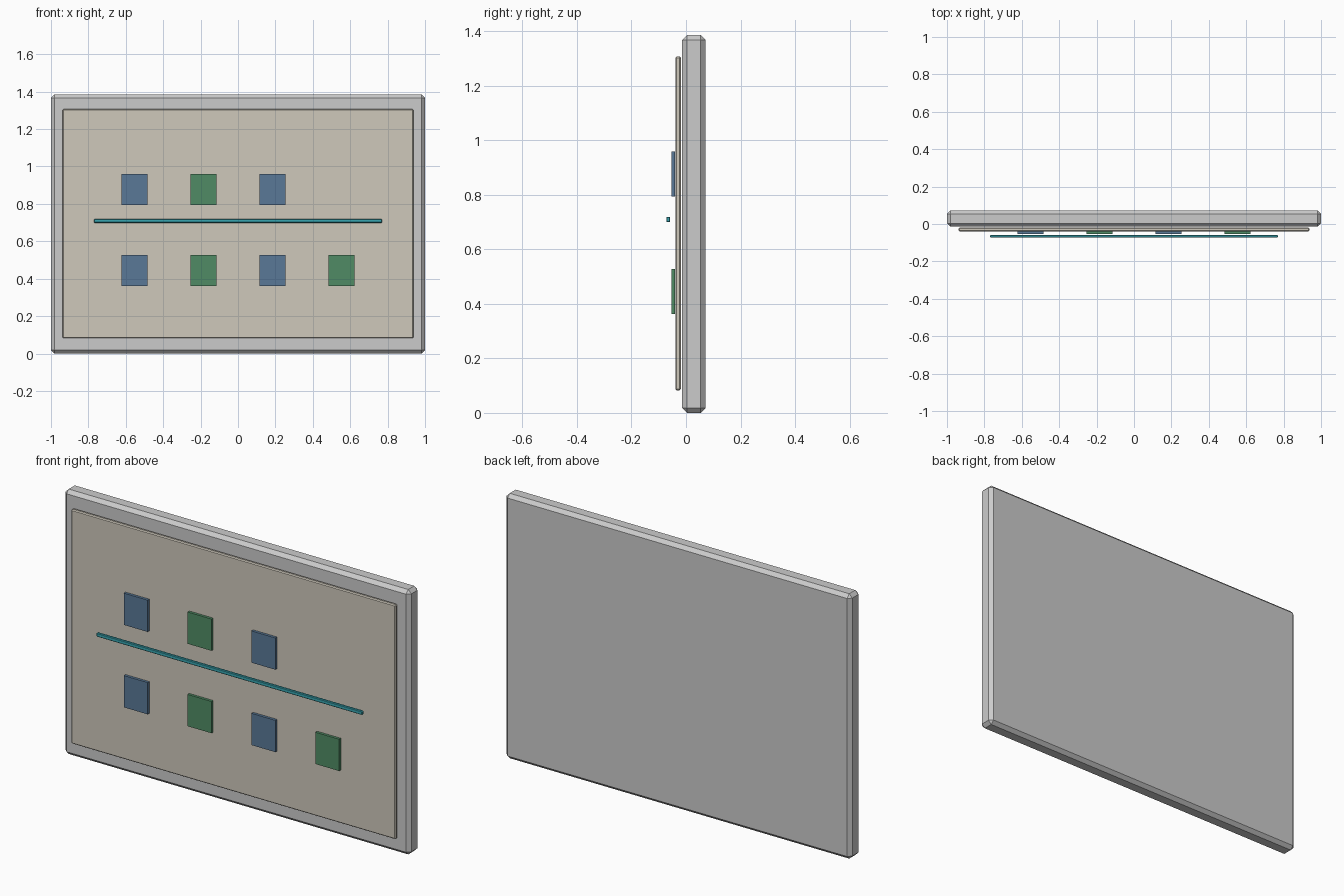
import bpy

if "Cube" in bpy.data.objects:
    bpy.data.objects.remove(bpy.data.objects["Cube"])


def material(name, rgb):
    mat = bpy.data.materials.new(name)
    mat.diffuse_color = (*rgb, 1)
    mat.use_nodes = True
    mat.node_tree.nodes["Principled BSDF"].inputs["Base Color"].default_value = mat.diffuse_color
    return mat


def box(name, x, y, z, bevel=0, mat=None):
    """Box from (min, max) ranges, with an optional one-step chamfer."""
    bpy.ops.mesh.primitive_cube_add(
        size=1, location=[(a + b) / 2 for a, b in (x, y, z)])
    ob = bpy.context.object
    ob.name = name
    ob.scale = [b - a for a, b in (x, y, z)]
    bpy.ops.object.transform_apply(location=False, rotation=False, scale=True)
    if bevel:
        mod = ob.modifiers.new("chamfer", 'BEVEL')
        mod.width = bevel
        mod.segments = 1
    if mat:
        ob.data.materials.append(mat)
    return ob


cream = material("cream", (0.62, 0.58, 0.50))
blue = material("blue", (0.10, 0.19, 0.31))
green = material("green", (0.08, 0.26, 0.13))
teal = material("teal", (0.04, 0.38, 0.44))

# Backing board and the cream face panel floating just in front
box("backing_board", (-1, 1), (-0.014, 0.072), (0, 1.385), 0.018)
box("face_panel", (-0.938, 0.938), (-0.039, -0.019), (0.082, 1.307), 0.005, cream)

# Two rows of alternating tiles; the upper row has one fewer
for row, z, count in (("lower", 0.445, 4), ("upper", 0.876, 3)):
    for i in range(count):
        x = -0.554 + i * 0.3693
        box(f"{row}_tile_{i + 1}", (x - 0.069, x + 0.069), (-0.054, -0.040),
            (z - 0.083, z + 0.083), 0, green if i % 2 else blue)

# Divider bar between the rows
box("divider_bar", (-0.769, 0.769), (-0.072, -0.058), (0.699, 0.719), 0.003, teal)
